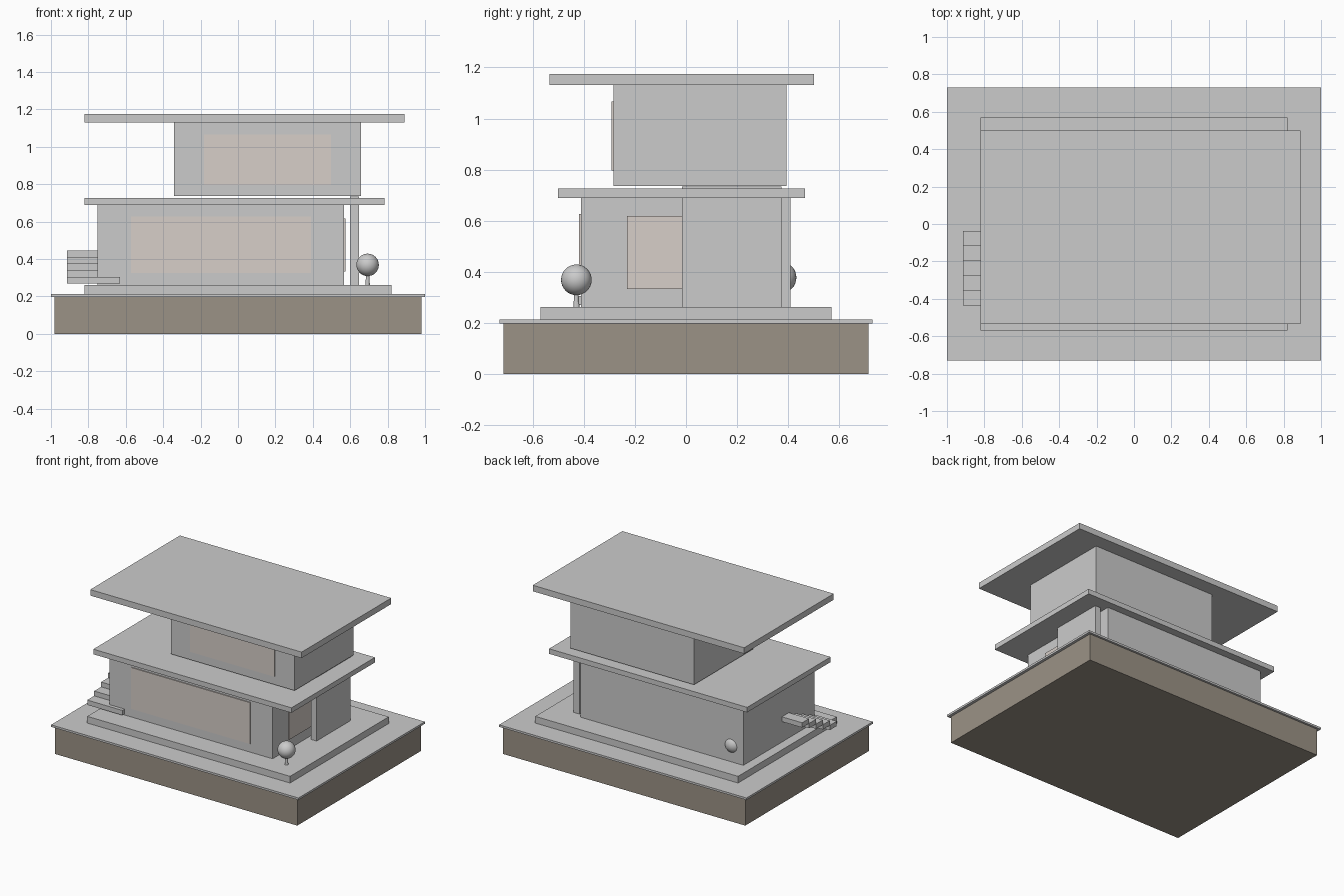
import bpy
import bmesh

if "Cube" in bpy.data.objects:
    bpy.data.objects.remove(bpy.data.objects["Cube"])


def material(name, rgb):
    m = bpy.data.materials.new(name)
    m.diffuse_color = (*rgb, 1)
    m.use_nodes = True
    m.node_tree.nodes["Principled BSDF"].inputs["Base Color"].default_value = m.diffuse_color
    return m


def add_object(name, bm, mat=None):
    mesh = bpy.data.meshes.new(name)
    bm.to_mesh(mesh)
    bm.free()
    obj = bpy.data.objects.new(name, mesh)
    bpy.context.collection.objects.link(obj)
    if mat:
        mesh.materials.append(mat)
    return obj


def box(name, x, y, z, mat=None):
    """Box from (min, max) ranges on each axis."""
    bm = bmesh.new()
    bmesh.ops.create_cube(bm, size=1)
    for v in bm.verts:
        v.co = [(r[0] + r[1]) / 2 + c * (r[1] - r[0]) for r, c in zip((x, y, z), v.co)]
    return add_object(name, bm, mat)


def tree(name, x, y, z, radius, ground):
    # round crown
    bm = bmesh.new()
    bmesh.ops.create_uvsphere(bm, u_segments=32, v_segments=16, radius=radius)
    for f in bm.faces:
        f.smooth = True
    add_object(name + "_crown", bm).location = (x, y, z)
    # slim tapered trunk
    top = z - radius * 0.8
    bm = bmesh.new()
    bmesh.ops.create_cone(bm, cap_ends=True, segments=12, radius1=0.012,
                          radius2=0.008, depth=top - ground)
    add_object(name + "_trunk", bm).location = (x, y, (top + ground) / 2)


earth = material("earth", (0.33, 0.29, 0.24))
glass = material("glass", (0.68, 0.62, 0.58))

# display base and terrace
box("base", (-0.98, 0.98), (-0.715, 0.715), (0, 0.198), earth)
box("ground_slab", (-1, 1), (-0.73, 0.73), (0.198, 0.213))
box("terrace", (-0.82, 0.82), (-0.57, 0.57), (0.213, 0.262))

# ground floor
box("lower_walls", (-0.75, 0.568), (-0.411, 0.409), (0.262, 0.689))
box("lower_window", (-0.573, 0.39), (-0.418, -0.405), (0.325, 0.627), glass)
box("side_window", (0.56, 0.575), (-0.23, 0.23), (0.333, 0.618), glass)
box("lower_roof", (-0.82, 0.782), (-0.5, 0.465), (0.689, 0.726))
box("fin_wall", (0.6, 0.647), (-0.016, 0.373), (0.262, 0.735))

# upper floor
box("upper_walls", (-0.341, 0.657), (-0.284, 0.394), (0.736, 1.131))
box("upper_window", (-0.183, 0.497), (-0.291, -0.278), (0.797, 1.066), glass)
box("upper_roof", (-0.82, 0.889), (-0.535, 0.5), (1.131, 1.175))

# floating stair, rising towards the back
for i in range(5):
    y, z = -0.437 + 0.08 * i, 0.27 + 0.0353 * i
    box(f"stair_step_{i + 1}", (-0.913, -0.63), (y, y + 0.08), (z, z + 0.0353))

# trees
tree("front_tree", 0.693, -0.429, 0.369, 0.06, 0.262)
tree("back_tree", -0.65, 0.37, 0.378, 0.062, 0.262)
